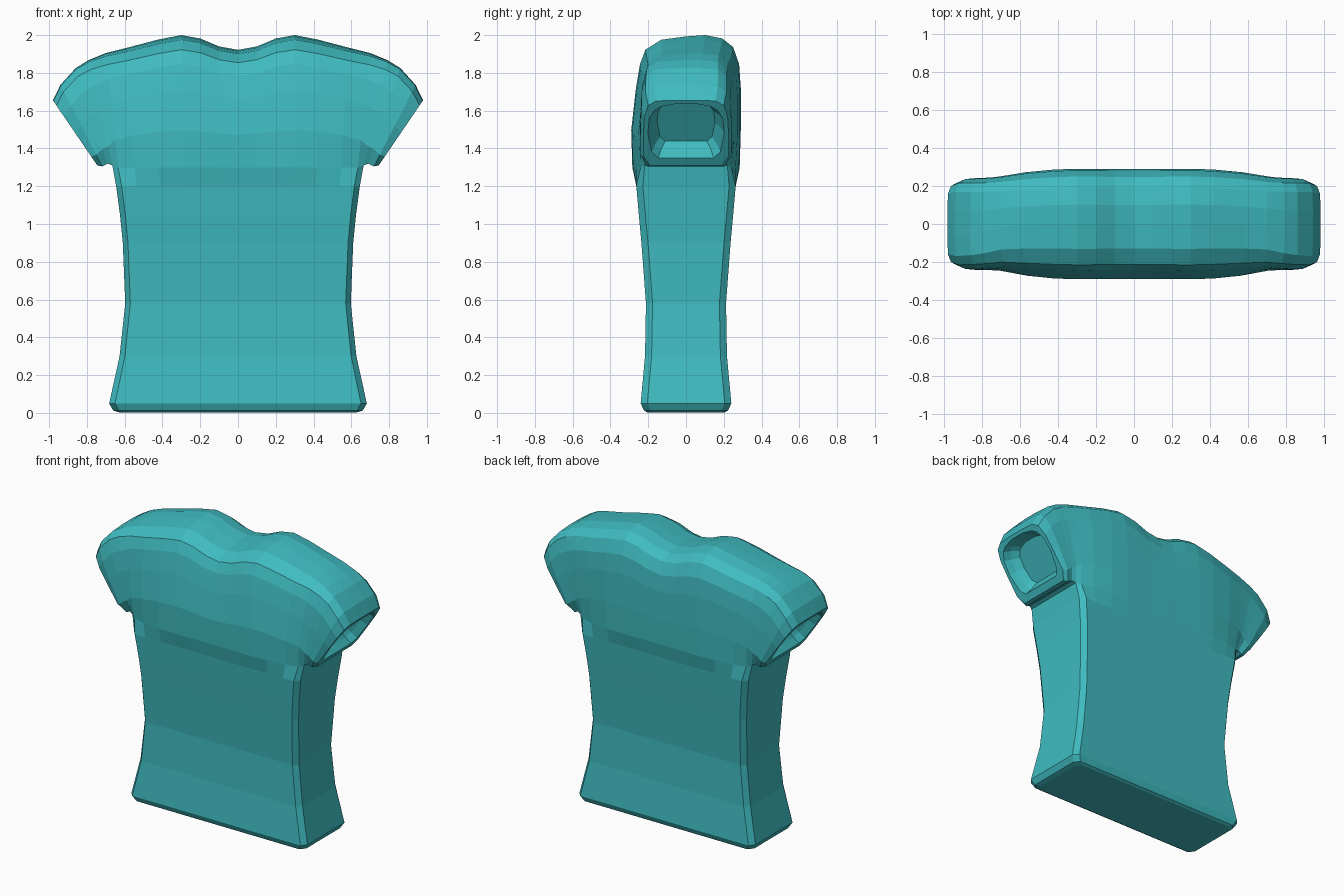
import bpy, bmesh, math
from mathutils import Vector

if "Cube" in bpy.data.objects:
    bpy.data.objects.remove(bpy.data.objects["Cube"])

# Cross-section profiles (y factor, height factor), from front hem over the shoulder to back hem
TORSO = [(-.98, 0), (-1, .28), (-.92, .58), (-.84, .78), (-.74, .89), (-.45, .965), (0, .99),
         (.35, 1), (.66, .975), (.86, .91), (.97, .78), (1, .6), (1, .28), (.98, 0)]
HALF = [(-.85, 0), (-1, .14), (-1, .5), (-.98, .75), (-.89, .92), (-.7, .99), (-.25, 1)]
CUFF = HALF + [(-y, u) for y, u in reversed(HALF)]

# Stations from centre to cuff: bottom x, z, top x, z, half depth, blend torso->cuff
STATIONS = [
    (0, 1.3, 0, 1.922, .288, 0), (.1, 1.3, .1, 1.94, .288, 0), (.2, 1.3, .2, 1.982, .289, 0),
    (.3, 1.3, .3, 2.0, .29, 0), (.42, 1.3, .42, 1.977, .286, 0), (.55, 1.3, .58, 1.935, .272, .1),
    (.635, 1.3, .7, 1.905, .255, .3), (.665, 1.31, .79, 1.868, .246, .7),
    (.69, 1.32, .86, 1.825, .243, .9), (.72, 1.305, .94, 1.737, .241, 1), (.745, 1.31, .98, 1.655, .225, 1)]
TORSO_COUNT = 8

# Body rows below the armpit: z, half width, half depth
ROWS = [(1.2, .645, .263), (1.05, .625, .25), (.9, .61, .236), (.58, .597, .212),
        (.3, .627, .217), (.05, .682, .24), (.012, .66, .222), (.003, .63, .205)]

bm = bmesh.new()


def bridge(a, b, closed):
    n = len(a)
    for i in range(n if closed else n - 1):
        j = (i + 1) % n
        bm.faces.new((a[i], a[j], b[j], b[i]))


# Shoulders and sleeve
rings = []
for bx, bz, tx, tz, d, w in STATIONS:
    ring = []
    for (ya, ua), (yb, ub) in zip(TORSO, CUFF):
        y, u = ya + (yb - ya) * w, ua + (ub - ua) * w
        ring.append(bm.verts.new((bx + (tx - bx) * u, y * d, bz + (tz - bz) * u)))
    rings.append(ring)
for k in range(len(rings) - 1):
    bridge(rings[k], rings[k + 1], closed=k >= TORSO_COUNT - 1)

# Recessed sleeve opening: rounded rings stepping inward from the cuff
bx, bz, tx, tz, d, _ = STATIONS[-1]
centre = Vector(((bx + tx) / 2, 0, (bz + tz) / 2))
up = Vector((tx - bx, 0, tz - bz)) / 2
inward = Vector((-up.z, 0, up.x)).normalized()
last = rings[-1]
for size, depth in ((.9, 0), (.82, .05), (.68, .1)):
    ring = []
    for y, u in CUFF:
        a = math.atan2(2 * u - 1, y)
        c, s = math.cos(a), math.sin(a)
        r = size / (abs(c) ** 3 + abs(s) ** 3) ** (1 / 3)
        ring.append(bm.verts.new(centre + up * s * r + Vector((0, d * c * r, 0)) + inward * depth))
    bridge(last, ring, True)
    last = ring
bm.faces.new(last)

# Body: hang rows from the open lower edge of the shoulders
loop = [r[0] for r in rings[:TORSO_COUNT]] + [r[-1] for r in reversed(rings[:TORSO_COUNT])]
base_x = [v.co.x / .665 for v in loop]
for z, width, depth in ROWS:
    row = []
    for i, fx in enumerate(base_x):
        side = -1 if i < TORSO_COUNT else 1
        corner = i in (TORSO_COUNT - 1, TORSO_COUNT)
        y = depth - (.035 if corner else 0)
        row.append(bm.verts.new((fx * width, side * y, z)))
    bridge(loop, row, False)
    loop = row
bm.faces.new(loop)
bmesh.ops.recalc_face_normals(bm, faces=bm.faces)

mesh = bpy.data.meshes.new("shirt")
bm.to_mesh(mesh)
bm.free()
shirt = bpy.data.objects.new("shirt", mesh)
bpy.context.collection.objects.link(shirt)

# Mirror the half shirt across x = 0
mirror = shirt.modifiers.new("mirror", 'MIRROR')
mirror.use_clip = True
mirror.merge_threshold = .001

fabric = bpy.data.materials.new("teal_fabric")
fabric.diffuse_color = (.05, .5, .53, 1)
fabric.use_nodes = True
fabric.node_tree.nodes["Principled BSDF"].inputs["Base Color"].default_value = fabric.diffuse_color
mesh.materials.append(fabric)
